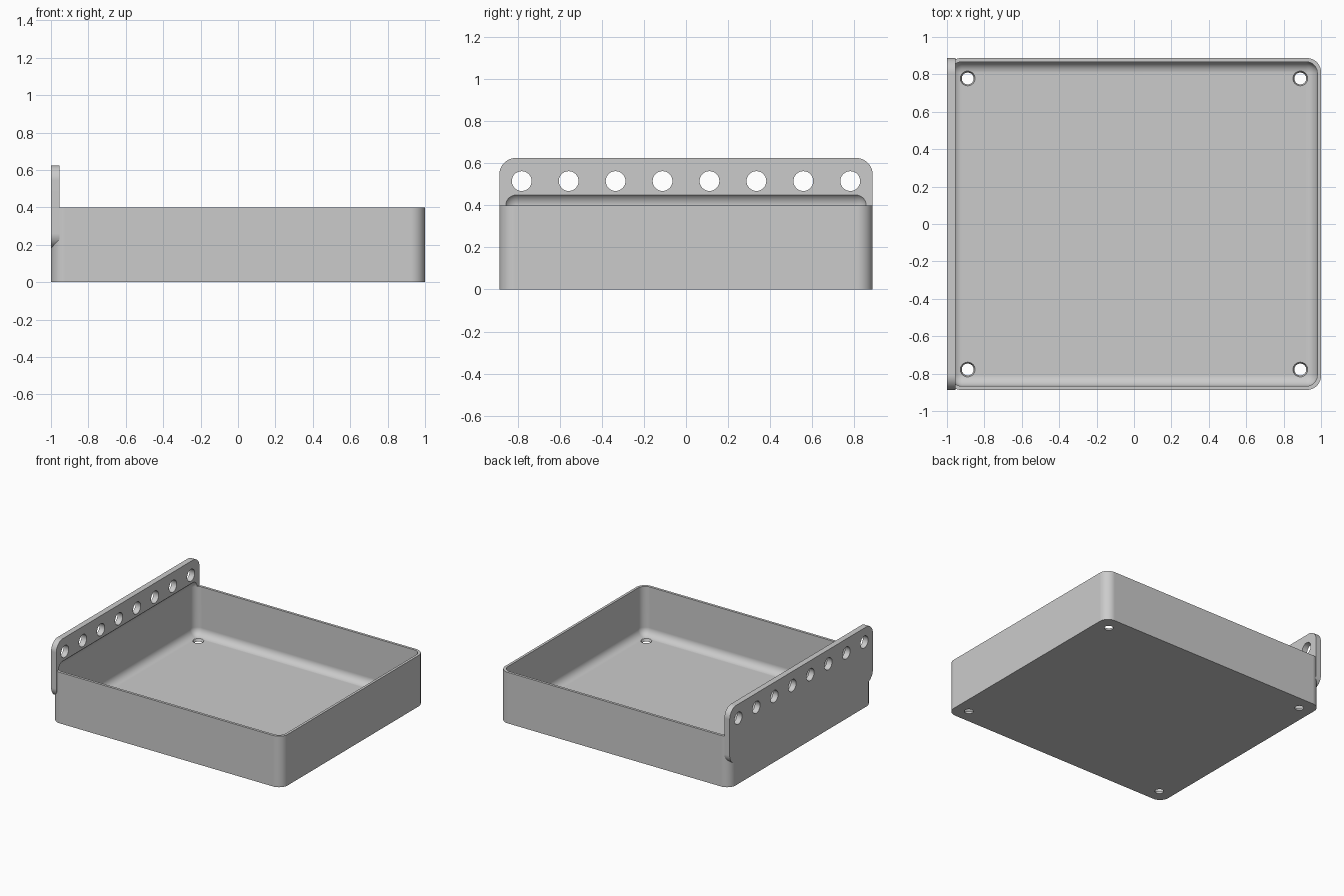
import bpy, bmesh
from mathutils import Matrix, Vector

cube = bpy.data.objects.get("Cube")
if cube:
    bpy.data.objects.remove(cube, do_unlink=True)

HALF_X, HALF_Y = 1.0, 0.887
RIM_Z = 0.40
WALL = 0.02
FILLET = 0.06

grey = bpy.data.materials.new("light_grey")
grey.use_nodes = True
colour = (0.6, 0.6, 0.6, 1)
grey.diffuse_color = colour
grey.node_tree.nodes["Principled BSDF"].inputs["Base Color"].default_value = colour


def add_object(name, bm):
    mesh = bpy.data.meshes.new(name)
    bm.to_mesh(mesh)
    bm.free()
    mesh.materials.append(grey)
    obj = bpy.data.objects.new(name, mesh)
    bpy.context.collection.objects.link(obj)
    return obj


def rounded_box(name, low, high, radius, axis=None):
    """Box with the edges along one axis rounded, or all edges if axis is None."""
    low, high = Vector(low), Vector(high)
    bm = bmesh.new()
    bmesh.ops.create_cube(bm, size=1)
    bmesh.ops.scale(bm, vec=high - low, verts=bm.verts)
    bmesh.ops.translate(bm, vec=(low + high) / 2, verts=bm.verts)
    edges = [e for e in bm.edges if axis is None
             or abs((e.verts[0].co - e.verts[1].co).normalized()[axis]) > 0.9]
    bmesh.ops.bevel(bm, geom=edges, offset=radius, segments=10, profile=0.5, affect='EDGES')
    return add_object(name, bm)


def combine(target, other, operation):
    mod = target.modifiers.new(operation.lower(), 'BOOLEAN')
    mod.operation = operation
    mod.solver = 'EXACT'
    mod.object = other
    bpy.context.view_layer.objects.active = target
    bpy.ops.object.modifier_apply(modifier=mod.name)
    bpy.data.objects.remove(other, do_unlink=True)


# Tray block and the hanging plate on its right-hand side
tray = rounded_box("tray", (-HALF_X, -HALF_Y, 0), (HALF_X, HALF_Y, RIM_Z), 0.075, axis=2)
plate = rounded_box("hanging_plate", (-HALF_X, -HALF_Y, 0.18),
                    (-HALF_X + 0.045, HALF_Y, 0.625), 0.08, axis=0)
combine(tray, plate, 'UNION')

# Hollow with rounded floor edges; it also undercuts the foot of the plate
cavity = rounded_box("cavity_cutter", (-HALF_X + WALL, -HALF_Y + WALL, WALL),
                     (HALF_X - WALL, HALF_Y - WALL, RIM_Z + FILLET), FILLET)
combine(tray, cavity, 'DIFFERENCE')

# Row of mounting holes through the plate
holes = bmesh.new()
for i in range(8):
    place = Matrix.Translation((-HALF_X + 0.02, (i - 3.5) * 0.223, 0.515))
    bmesh.ops.create_cone(holes, cap_ends=True, segments=32, radius1=0.047, radius2=0.047,
                          depth=0.2, matrix=place @ Matrix.Rotation(1.5707963, 4, 'Y'))

# Tapered drain holes in the four floor corners
for x in (-0.889, 0.889):
    for y in (-0.778, 0.778):
        bmesh.ops.create_cone(holes, cap_ends=True, segments=32, radius1=0.028, radius2=0.043,
                              depth=0.04, matrix=Matrix.Translation((x, y, 0.01)))
combine(tray, add_object("hole_cutter", holes), 'DIFFERENCE')

# Smooth fillets, crisp edges
bpy.ops.object.select_all(action='DESELECT')
tray.select_set(True)
bpy.context.view_layer.objects.active = tray
bpy.ops.object.shade_smooth_by_angle(angle=0.5)
normals = tray.modifiers.new("flat_face_normals", 'WEIGHTED_NORMAL')
normals.keep_sharp = True
